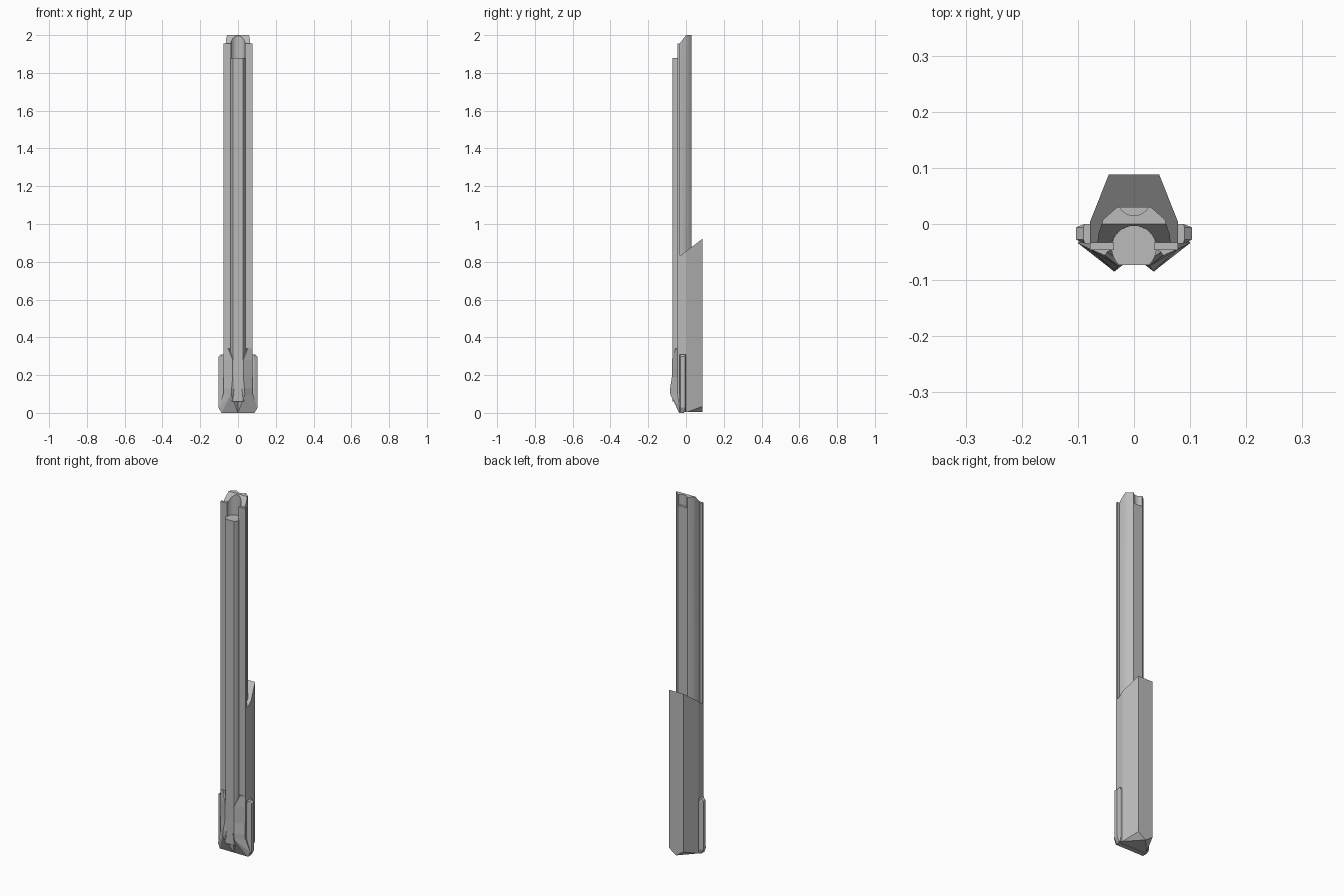
import bpy, bmesh, math
from mathutils import Vector

cube = bpy.data.objects.get("Cube")
if cube:
    bpy.data.objects.remove(cube, do_unlink=True)

grey = bpy.data.materials.new("plain_grey")
grey.use_nodes = True
colour = (0.5, 0.5, 0.5, 1)
grey.diffuse_color = colour
grey.node_tree.nodes["Principled BSDF"].inputs["Base Color"].default_value = colour


def finish(name, bm, smooth=False):
    bmesh.ops.recalc_face_normals(bm, faces=bm.faces)
    mesh = bpy.data.meshes.new(name)
    bm.to_mesh(mesh)
    bm.free()
    mesh.materials.append(grey)
    ob = bpy.data.objects.new(name, mesh)
    bpy.context.collection.objects.link(ob)
    if smooth:
        bpy.ops.object.select_all(action='DESELECT')
        ob.select_set(True)
        bpy.context.view_layer.objects.active = ob
        bpy.ops.object.shade_smooth_by_angle(angle=math.radians(35))
    return ob


def loft(rings):
    """Skin closed rings of 3D points and cap both ends."""
    bm = bmesh.new()
    vs = [[bm.verts.new(p) for p in ring] for ring in rings]
    n = len(vs[0])
    for a, b in zip(vs, vs[1:]):
        for i in range(n):
            j = (i + 1) % n
            bm.faces.new((a[i], a[j], b[j], b[i]))
    bm.faces.new(vs[0])
    bm.faces.new(vs[-1])
    return bm


def prism(profile, z0, z1):
    return loft([[(x, y, z) for x, y in profile] for z in (z0, z1)])


def mirrored(half):
    """Close a right-hand outline with its mirror image."""
    return half + [(-x, y) for x, y in reversed(half)]


def hull(points):
    bm = bmesh.new()
    for p in points:
        bm.verts.new(p)
    bmesh.ops.convex_hull(bm, input=bm.verts)
    bmesh.ops.dissolve_limit(bm, angle_limit=0.01, verts=bm.verts, edges=bm.edges)
    return bm


def arc(cy, r, a0, a1, n):
    return [(r * math.cos(a), cy + r * math.sin(a))
            for a in (math.radians(a0 + (a1 - a0) * i / n) for i in range(n + 1))]


# Long spine with a round groove along its front and a bevelled tip
groove = [p for p in arc(-0.043, 0.04, 90, 20, 8) if p[0] > 0.001]
half = groove + [(0.045, -0.033), (0.065, -0.033), (0.064, -0.02),
                 (0.055, 0.008), (0.03, 0.03)]
outline = mirrored(half)
bm = prism(outline, 0.03, 2.0)
bmesh.ops.bisect_plane(bm, geom=bm.verts[:] + bm.edges[:] + bm.faces[:],
                       plane_co=(0, 0, 2.0), plane_no=(0, -0.04, 0.03), clear_outer=True)
bmesh.ops.holes_fill(bm, edges=[e for e in bm.edges if e.is_boundary], sides=0)
spine = finish("spine", bm, True)

# Shallow round notch at the back of the tip
cutter = finish("notch_cutter", prism(arc(0.045, 0.03, 0, 345, 23), 1.94, 2.1))
cutter.hide_render = True
cutter.hide_viewport = True
cutter.display_type = 'WIRE'
mod = spine.modifiers.new("notch", 'BOOLEAN')
mod.object = cutter
mod.solver = 'EXACT'

# Filled tube with a flattened front, seated in the groove
finish("tube", prism(arc(-0.043, 0.04, -48, 228, 26), 0.06, 1.88), True)

# Rear housing with a slanted top and a keeled foot
plan = [(0.078, -0.033), (0.078, 0.005), (0.045, 0.088), (0, 0.088)]
plan = plan + [(-x, y) for x, y in reversed(plan[:-1])]
top = [(x, y, 0.83 + 0.763 * (y + 0.033)) for x, y in plan]
foot = [(x, y, 0.035 if y > 0.05 and x else 0.004) for x, y in plan]
bm = loft([foot, top])
bmesh.ops.triangulate(bm, faces=[f for f in bm.faces if len(f.verts) > 4 and
                                 f.calc_center_median().z < 0.5])
finish("rear_housing", bm)

for s, side in ((1, "left"), (-1, "right")):
    # Flat rail running beside the tube
    rail = [(s * 0.036, -0.046), (s * 0.078, -0.046), (s * 0.078, -0.033), (s * 0.036, -0.033)]
    finish(side + "_rail", prism(rail, 0.03, 1.955))

    # Bevelled side wing
    wing = [(0.07, -0.035), (0.088, -0.035), (0.103, -0.028),
            (0.103, -0.006), (0.088, 0.0), (0.07, 0.0)]
    rings = []
    for z, reach in ((0.004, 0.09), (0.028, 0.103), (0.298, 0.103), (0.31, 0.09)):
        rings.append([(s * min(x, reach), y, z) for x, y in wing])
    finish(side + "_wing", loft(rings))

    # Folded retaining lip: root, crest and inner edge at each height
    rings = []
    for z, cx, cy, ix, iy in ((0.1, 0.036, -0.085, 0.024, -0.074),
                              (0.13, 0.034, -0.084, 0.02, -0.073),
                              (0.19, 0.028, -0.075, 0.018, -0.07),
                              (0.28, 0.028, -0.075, 0.018, -0.07),
                              (0.34, 0.052, -0.056, 0.048, -0.05)):
        rings.append([(s * 0.078, -0.045, z), (s * cx, cy, z),
                      (s * ix, iy, z), (s * 0.04, -0.045, z)])
    finish(side + "_lip", loft(rings))

    # Sloped toe joining the lip to the foot
    finish(side + "_toe", hull([
        (s * 0.078, -0.045, 0.1), (s * 0.036, -0.084, 0.1), (s * 0.02, -0.072, 0.1),
        (0, -0.05, 0.1), (0, -0.03, 0.1), (s * 0.078, -0.03, 0.1),
        (0, -0.036, 0.0), (s * 0.088, -0.036, 0.0), (s * 0.1, -0.034, 0.028),
        (s * 0.088, -0.01, 0.0), (0, -0.01, 0.0)]))
